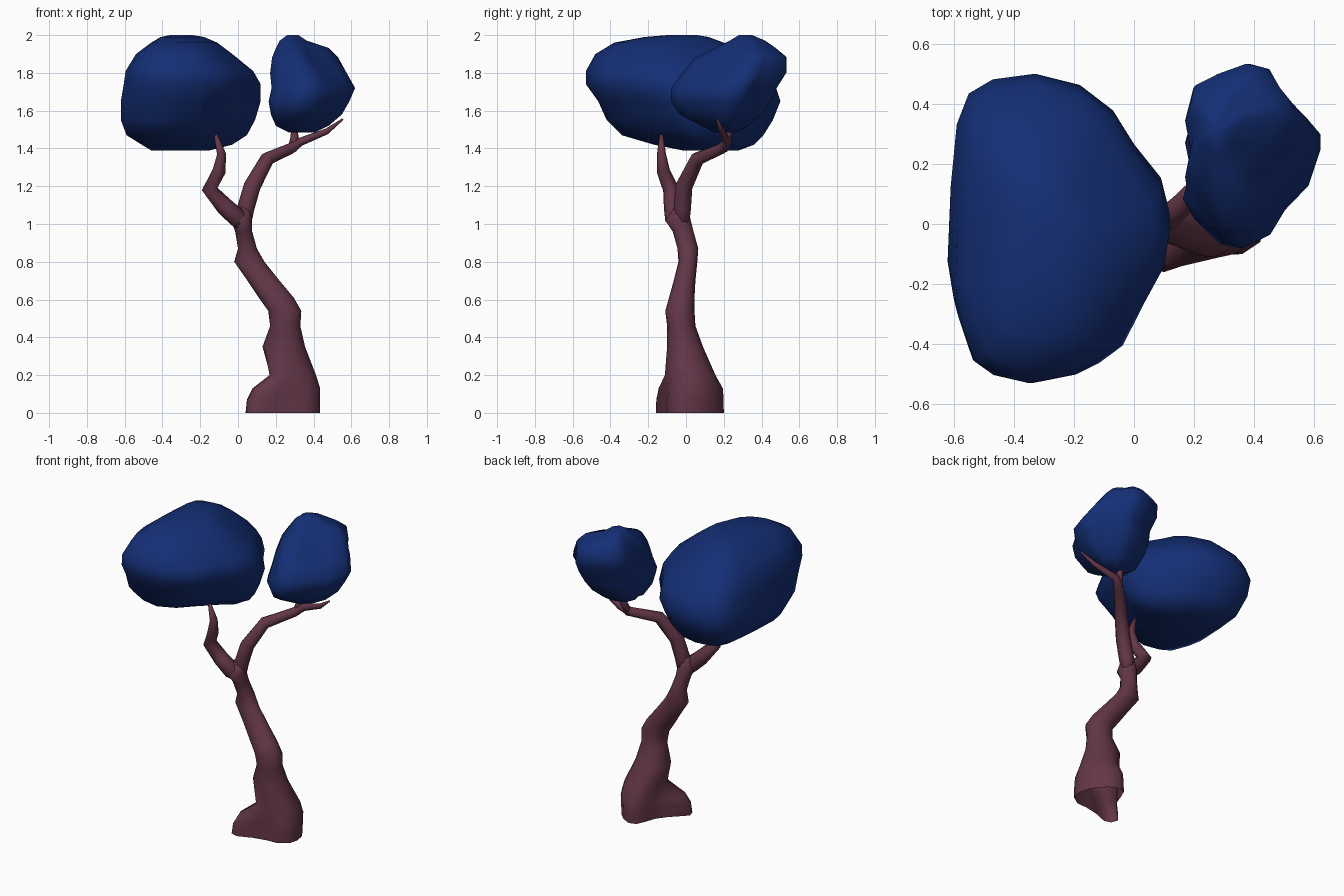
import bpy, bmesh
from math import cos, sin, pi
from mathutils import Vector


def material(name, rgb):
    m = bpy.data.materials.new(name)
    m.diffuse_color = (*rgb, 1)
    return m


bark = material("bark", (0.125, 0.037, 0.064))
leaf = material("leaf", (0.007, 0.028, 0.18))


def loft(name, rings, mat, cap_start=True, cap_end=True):
    """Skin a list of equal-sized point rings, with fan caps."""
    bm = bmesh.new()
    vs = [[bm.verts.new(p) for p in r] for r in rings]
    n = len(rings[0])
    for a, b in zip(vs, vs[1:]):
        for i in range(n):
            j = (i + 1) % n
            bm.faces.new((a[i], a[j], b[j], b[i]))
    for ring, use in ((vs[0], cap_start), (vs[-1], cap_end)):
        if use:
            c = bm.verts.new(sum((v.co for v in ring), Vector()) / n)
            for i in range(n):
                bm.faces.new((ring[i], ring[(i + 1) % n], c))
    bmesh.ops.recalc_face_normals(bm, faces=bm.faces)
    me = bpy.data.meshes.new(name)
    bm.to_mesh(me)
    bm.free()
    me.materials.append(mat)
    for p in me.polygons:
        p.use_smooth = True
    ob = bpy.data.objects.new(name, me)
    bpy.context.collection.objects.link(ob)
    return ob


def branch(name, path, sides=8):
    """Tapered tube through (x, y, z, radius) points."""
    pts = [Vector(p[:3]) for p in path]
    rings = []
    for i, p in enumerate(pts):
        t = (pts[min(i + 1, len(pts) - 1)] - pts[max(i - 1, 0)]).normalized()
        u = t.cross(Vector((1, -1, 0))).normalized()
        w = t.cross(u)
        rings.append([p + path[i][3] * (u * cos(2 * pi * k / sides) + w * sin(2 * pi * k / sides))
                      for k in range(sides)])
    return loft(name, rings, bark)


def crown(name, outline, levels):
    """Fit a top-view outline into the x and y range of each level."""
    xs, ys = [p[0] for p in outline], [p[1] for p in outline]
    rings = []
    for z, x0, x1, y0, y1 in levels:
        rings.append([Vector((x0 + (x1 - x0) * (x - min(xs)) / (max(xs) - min(xs)),
                              y0 + (y1 - y0) * (y - min(ys)) / (max(ys) - min(ys)), z))
                      for x, y in outline])
    return loft(name, rings, leaf)


def push(ob, centre, radius, offset):
    """Move the surface near a point, fading out with distance."""
    for v in ob.data.vertices:
        d = (v.co - Vector(centre)).length
        v.co += Vector(offset) * max(0, 1 - d / radius)


# Trunk, open at the bottom: z, x range, y range, blend towards the root outline
root = [(.435, 0), (.425, .06), (.39, .12), (.34, .17), (.28, .2), (.235, .185), (.21, .13),
        (.185, .06), (.14, 0), (.04, -.1), (.055, -.145), (.1, -.16), (.19, -.125),
        (.28, -.105), (.36, -.1), (.42, -.06)]
trunk_levels = [
    (0.00, 0.18, 0.435, -0.11, 0.20, 1),
    (0.07, 0.18, 0.437, -0.11, 0.19, 0.95),
    (0.13, 0.18, 0.435, -0.11, 0.18, 0.75),
    (0.20, 0.175, 0.41, -0.11, 0.15, 0.12),
    (0.35, 0.13, 0.355, -0.10, 0.09, 0),
    (0.46, 0.17, 0.33, -0.10, 0.05, 0),
    (0.54, 0.16, 0.335, -0.11, 0.045, 0),
    (0.61, 0.11, 0.295, -0.09, 0.045, 0),
    (0.70, 0.05, 0.22, -0.065, 0.05, 0),
    (0.80, -0.02, 0.14, -0.04, 0.06, 0),
    (0.87, 0.00, 0.10, -0.045, 0.065, 0),
    (0.96, -0.015, 0.075, -0.07, 0.04, 0),
    (1.02, -0.035, 0.075, -0.11, 0.025, 0),
    (1.09, -0.01, 0.065, -0.06, 0.01, 0)]
rings = []
for z, x0, x1, y0, y1, blend in trunk_levels:
    ring = []
    for k, (rx, ry) in enumerate(root):
        a = 2 * pi * k / 16
        p = Vector(((x0 + x1) / 2 + cos(a) * (x1 - x0) / 2,
                    (y0 + y1) / 2 + sin(a) * (y1 - y0) / 2, z))
        ring.append(p.lerp(Vector((rx, ry, z)), blend))
    rings.append(ring)
loft("trunk", rings, bark, cap_start=False)

# Branches
branch("left_branch", [
    (0.03, -0.03, 0.98, 0.03), (0.0, -0.06, 1.03, 0.052), (-0.07, -0.07, 1.093, 0.048),
    (-0.15, -0.08, 1.185, 0.042), (-0.10, -0.12, 1.28, 0.035),
    (-0.087, -0.13, 1.37, 0.024), (-0.12, -0.13, 1.48, 0.009)])
branch("right_branch", [
    (0.03, -0.02, 0.98, 0.035), (0.04, -0.02, 1.08, 0.046), (0.075, -0.01, 1.20, 0.045),
    (0.155, 0.06, 1.345, 0.038), (0.28, 0.19, 1.40, 0.03), (0.33, 0.22, 1.435, 0.024),
    (0.47, 0.19, 1.49, 0.016), (0.555, 0.165, 1.555, 0.005)])
branch("right_twig", [
    (0.285, 0.195, 1.39, 0.024), (0.30, 0.22, 1.46, 0.022), (0.295, 0.245, 1.55, 0.01)])

# Large left crown, cut back below its front right side
large = crown("left_crown",
              [(-.55, .43), (-.47, .48), (-.33, .5), (-.18, .46), (-.07, .37), (0, .25),
               (.09, .13), (.12, 0), (.1, -.13), (.03, -.27), (-.04, -.4), (-.12, -.46),
               (-.2, -.5), (-.35, -.53), (-.48, -.5), (-.55, -.45), (-.6, -.3), (-.62, -.17),
               (-.61, .1), (-.59, .32)],
              [(1.39, -.46, -.15, -.02, .28), (1.42, -.51, -.03, -.17, .36),
               (1.47, -.59, .05, -.34, .41), (1.55, -.62, .09, -.42, .46),
               (1.65, -.62, .12, -.465, .50), (1.74, -.605, .12, -.53, .47),
               (1.81, -.595, .08, -.53, .41), (1.90, -.54, -.03, -.48, .31),
               (1.96, -.46, -.11, -.38, .2), (1.99, -.41, -.18, -.22, .12),
               (2.0, -.36, -.24, -.1, .06)])
push(large, (.02, -.26, 1.44), .32, (-.06, .06, .04))

# Small right crown, with a back lump and a hollow in its front right side
small = crown("right_crown",
              [(.2, .45), (.3, .5), (.4, .54), (.46, .52), (.5, .43), (.57, .39), (.62, .34),
               (.62, .28), (.58, .15), (.5, .06), (.45, -.03), (.36, -.08), (.3, -.06),
               (.22, .05), (.17, .12), (.19, .22), (.17, .33)],
              [(1.485, .27, .41, .15, .27), (1.52, .2, .48, .08, .33), (1.58, .18, .55, -.03, .40),
               (1.65, .17, .59, -.08, .45), (1.72, .18, .62, -.08, .48), (1.80, .17, .575, -.02, .53),
               (1.88, .18, .52, .05, .53), (1.93, .2, .46, .15, .47), (1.97, .22, .36, .23, .42),
               (2.0, .26, .32, .28, .35)])
push(small, (.46, .15, 1.87), .14, (-.03, .03, -.03))
push(small, (.42, .45, 1.88), .15, (.06, .01, .01))
push(small, (.22, .02, 1.62), .15, (-.02, -.02, 0))
